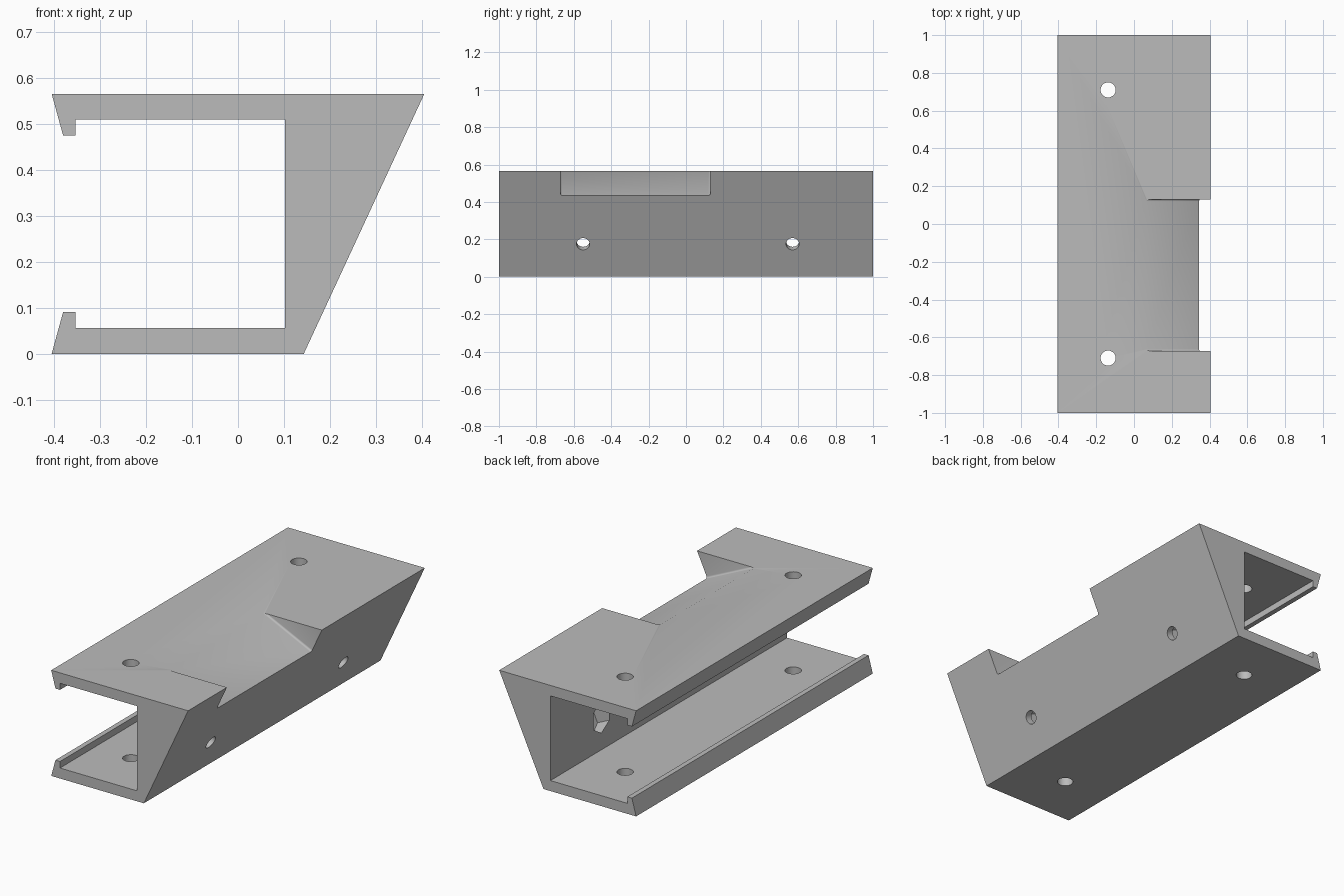
import bpy, bmesh, math
from mathutils import Vector

if "Cube" in bpy.data.objects:
    bpy.data.objects.remove(bpy.data.objects["Cube"], do_unlink=True)

grey = bpy.data.materials.new("plain grey")
grey.use_nodes = True
grey.diffuse_color = (0.5, 0.5, 0.5, 1)
grey.node_tree.nodes["Principled BSDF"].inputs["Base Color"].default_value = (0.5, 0.5, 0.5, 1)

X, Y, Z = Vector((1, 0, 0)), Vector((0, 1, 0)), Vector((0, 0, 1))


def prism(name, profile, origin, u, v, sweep):
    """Sweep a 2D outline, drawn on axes u and v, along a vector."""
    bm = bmesh.new()
    face = bm.faces.new([bm.verts.new(origin + u * a + v * b) for a, b in profile])
    moved = bmesh.ops.extrude_face_region(bm, geom=[face], use_keep_orig=True)["geom"]
    bmesh.ops.translate(bm, vec=sweep, verts=[g for g in moved if isinstance(g, bmesh.types.BMVert)])
    bmesh.ops.recalc_face_normals(bm, faces=bm.faces)
    mesh = bpy.data.meshes.new(name)
    bm.to_mesh(mesh)
    bm.free()
    mesh.materials.append(grey)
    obj = bpy.data.objects.new(name, mesh)
    bpy.context.collection.objects.link(obj)
    return obj


def polygon(radius, sides, start=0.0):
    return [(radius * math.cos(start + math.tau * i / sides),
             radius * math.sin(start + math.tau * i / sides)) for i in range(sides)]


# Channel body with two clip lips and a slanted outer wall
HEIGHT, FOOT, EDGE, WALL = 0.565, 0.143, 0.405, 0.102
lip = [(WALL, 0.056), (-0.353, 0.056), (-0.353, 0.091), (-0.38, 0.091), (-EDGE, 0)]
upper = [(x, HEIGHT - z) for x, z in reversed(lip)]
body = prism("channel_bracket", [(FOOT, 0), (EDGE, HEIGHT)] + upper + lip,
             -Y, X, Z, 2 * Y)

# Directions out of and up along the slanted wall
up = Vector((EDGE - FOOT, 0, HEIGHT)).normalized()
out = Vector((up.z, 0, -up.x))
cutters = []

# Sloping notch in the top outer edge, with softened lower corners
r = 0.01
y0, y1 = -0.672, 0.13
corners = [(y1, 0.5), (y0, 0.5)]
for cy, start in ((y0 + r, math.pi), (y1 - r, 1.5 * math.pi)):
    for i in range(5):
        a = start + i * math.pi / 8
        corners.append((cy + r * math.cos(a), r + r * math.sin(a)))
cutters.append(prism("notch_cutter", corners, Vector((0.065, 0, HEIGHT)) - 0.2 * out,
                     Y, up, 0.8 * out))

# Vertical holes through both flanges
for y in (-0.71, 0.71):
    cutters.append(prism("flange_hole_cutter", polygon(0.04, 32),
                         Vector((-0.137, y, -0.1)), X, Y, 0.8 * Z))

# Screw holes square to the slanted wall, with hexagonal nut pockets inside
for y in (-0.55, 0.57):
    z = 0.175
    mouth = Vector((FOOT + (EDGE - FOOT) * z / HEIGHT, y, z))
    cutters.append(prism("screw_hole_cutter", polygon(0.035, 32),
                         mouth + 0.1 * out, Y, up, -0.2 * out))
    cutters.append(prism("nut_pocket_cutter", polygon(0.078, 6, math.pi / 2),
                         mouth - 0.04 * out, Y, up, -0.16 * out))

bpy.context.view_layer.objects.active = body
for cutter in cutters:
    cutter.hide_render = True
    cut = body.modifiers.new("cut", 'BOOLEAN')
    cut.operation = 'DIFFERENCE'
    cut.solver = 'EXACT'
    cut.object = cutter
    bpy.ops.object.modifier_apply(modifier=cut.name)
    bpy.data.objects.remove(cutter, do_unlink=True)

# Smooth hole walls, crisp edges
bpy.ops.object.select_all(action='DESELECT')
body.select_set(True)
bpy.ops.object.shade_smooth_by_angle(angle=math.radians(30))
